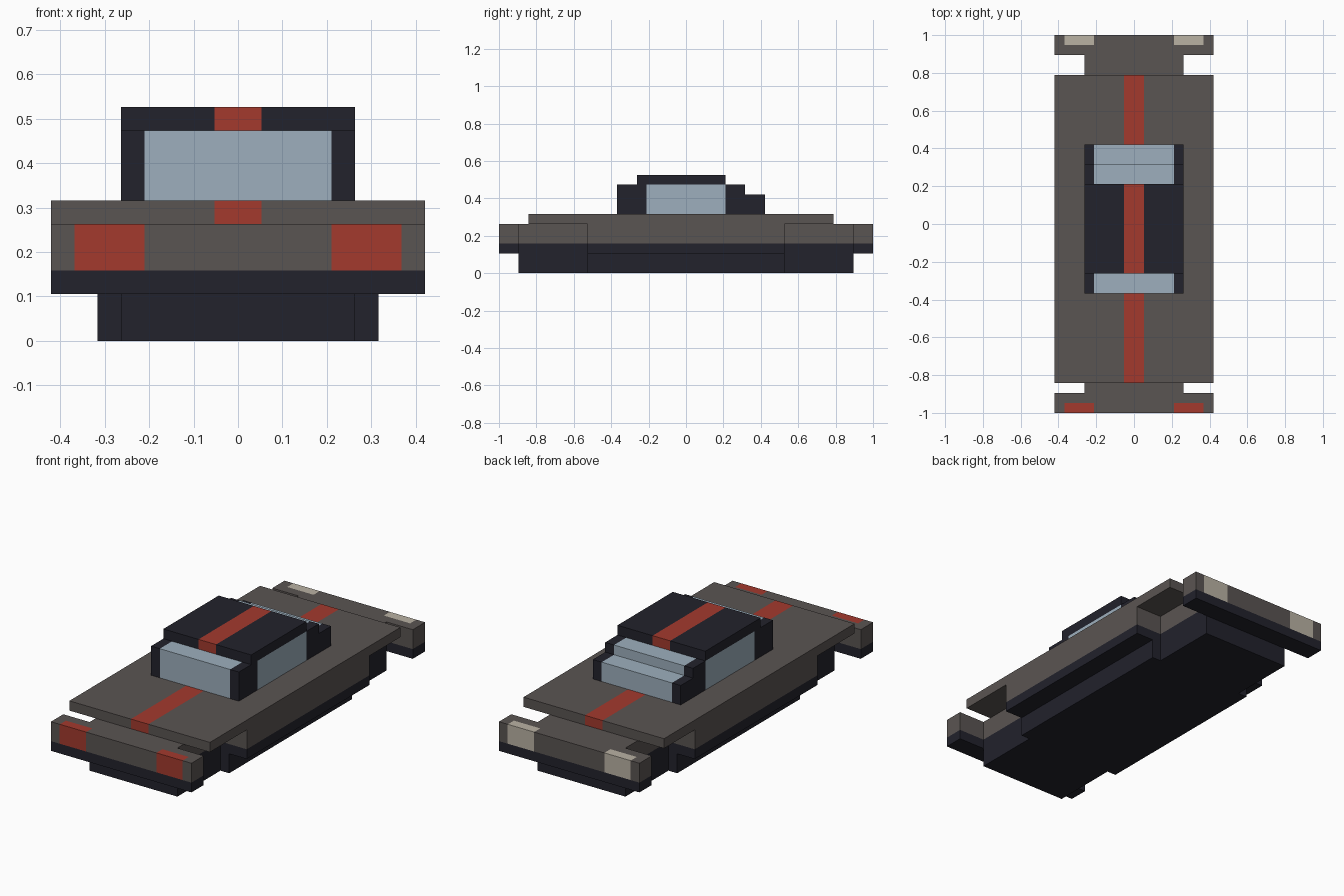
import bpy, bmesh
from mathutils import Vector

U = 1 / 19  # one block of the grid the car is built on

if "Cube" in bpy.data.objects:
    bpy.data.objects.remove(bpy.data.objects["Cube"], do_unlink=True)


def material(name, rgb):
    m = bpy.data.materials.new(name)
    m.use_nodes = True
    m.diffuse_color = (*rgb, 1)
    m.node_tree.nodes["Principled BSDF"].inputs["Base Color"].default_value = (*rgb, 1)
    return m


MATS = {
    "grey": material("warm grey paint", (0.102, 0.089, 0.084)),
    "dark": material("dark trim", (0.016, 0.016, 0.025)),
    "red": material("red", (0.366, 0.042, 0.027)),
    "glass": material("pale blue glass", (0.337, 0.429, 0.509)),
    "cream": material("cream lamp", (0.491, 0.445, 0.367)),
}


def extrusion(name, profile, x0, x1, base, paints=(), mirror=False):
    """Extrude a (y, z) profile along x; each paint is (colour, low corner, high corner)."""
    bm = bmesh.new()
    face = bm.faces.new([bm.verts.new((x0, y, z)) for y, z in profile])
    ext = bmesh.ops.extrude_face_region(bm, geom=[face])
    bmesh.ops.translate(bm, vec=(x1 - x0, 0, 0),
                        verts=[v for v in ext["geom"] if isinstance(v, bmesh.types.BMVert)])
    # Cut the surface along the borders of every painted zone
    for axis in range(3):
        normal = Vector((0, 0, 0))
        normal[axis] = 1
        lo = min(v.co[axis] for v in bm.verts)
        hi = max(v.co[axis] for v in bm.verts)
        for cut in sorted({p[i][axis] for p in paints for i in (1, 2)}):
            if lo < cut < hi:
                bmesh.ops.bisect_plane(bm, geom=bm.verts[:] + bm.edges[:] + bm.faces[:],
                                       dist=1e-5, plane_co=normal * cut, plane_no=normal)
    bmesh.ops.recalc_face_normals(bm, faces=bm.faces[:])
    colours = [base] + sorted({p[0] for p in paints} - {base})
    for f in bm.faces:
        c = f.calc_center_bounds()
        for colour, a, b in paints:
            if all(a[i] - 1e-3 <= c[i] <= b[i] + 1e-3 for i in range(3)):
                f.material_index = colours.index(colour)
    bmesh.ops.scale(bm, vec=(U, U, U), verts=bm.verts[:])
    mesh = bpy.data.meshes.new(name)
    bm.to_mesh(mesh)
    bm.free()
    for c in colours:
        mesh.materials.append(MATS[c])
    ob = bpy.data.objects.new(name, mesh)
    bpy.context.collection.objects.link(ob)
    if mirror:
        ob.modifiers.new("mirror", "MIRROR").use_axis[0] = True
    return ob


def box(name, a, b, base, paints=(), mirror=False):
    profile = [(a[1], a[2]), (b[1], a[2]), (b[1], b[2]), (a[1], b[2])]
    return extrusion(name, profile, a[0], b[0], base, paints, mirror)


# Everything below the beltline is dark trim
lower = ("dark", (-8, -19, 0), (8, 19, 3))

# Central chassis, narrow at the wheel wells
box("chassis", (-5, -17, 0), (5, 17, 5), "grey", [lower])

# Door sections and sills between the wheel wells
box("door_sections", (5, -10, 2), (8, 10, 5), "grey", [lower], mirror=True)
box("sills", (5, -10, 0), (6, 10, 2), "dark", mirror=True)

# Bumpers with corner lamps wrapping over the top edge
for name, y0, lamp_y, colour in (("front_bumper", -19, -19, "red"),
                                 ("rear_bumper", 17, 18, "cream")):
    lamps = [(colour, (x, lamp_y, 3), (x + 3, lamp_y + 1, 5)) for x in (-7, 4)]
    box(name, (-8, y0, 2), (8, y0 + 2, 5), "grey", [lower] + lamps)

# Hood, deck and shoulder slab with its racing stripe
box("body_slab", (-8, -16, 5), (8, 15, 6), "grey",
    [("red", (-1, -16, 5), (1, 15, 6))])

# Stepped cabin with glass on all sides and a striped roof
cabin_profile = [(-7, 6), (8, 6), (8, 8), (6, 8), (6, 9), (4, 9),
                 (4, 10), (-5, 10), (-5, 9), (-7, 9)]
extrusion("cabin", cabin_profile, -5, 5, "dark", [
    ("glass", (-4, -7, 6), (4, -5, 9)),    # front window
    ("glass", (-4, 4, 6), (4, 8, 9)),      # stepped rear window
    ("glass", (-5, -4, 6), (5, 4, 9)),     # side windows
    ("red", (-1, -5, 9), (1, 4, 10)),      # roof stripe
])
